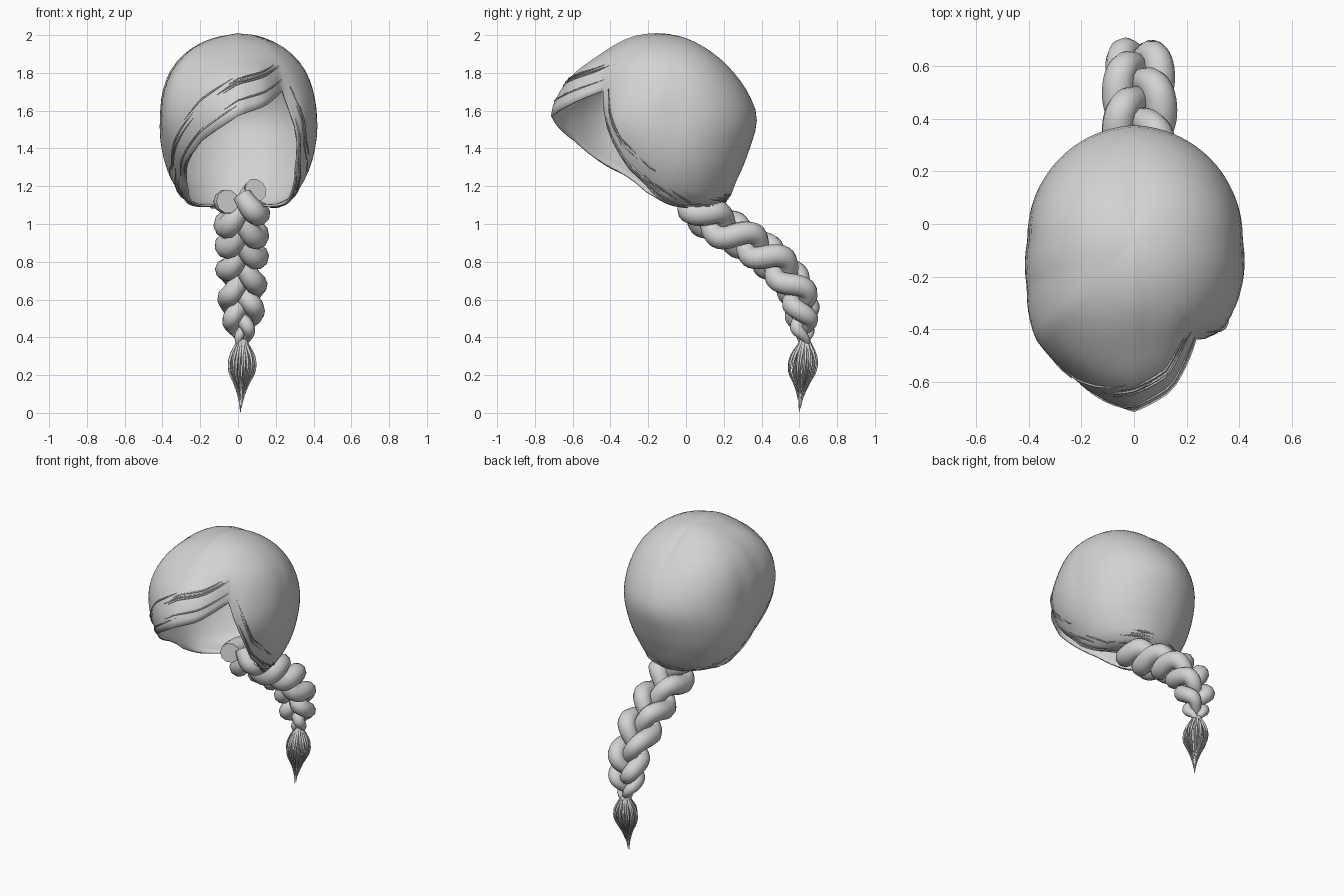
import bpy, math, random
from mathutils import Vector

random.seed(4)
cube = bpy.data.objects.get("Cube")
if cube:
    bpy.data.objects.remove(cube, do_unlink=True)

hair = bpy.data.materials.new("hair_grey")
hair.use_nodes = True
GREY = (0.65, 0.65, 0.65, 1)
hair.diffuse_color = GREY
hair.node_tree.nodes["Principled BSDF"].inputs["Base Color"].default_value = GREY


def lerp_keys(xs, ys, x):
    """Straight interpolation through keys."""
    for i in range(len(xs) - 1):
        if x <= xs[i + 1]:
            f = (x - xs[i]) / (xs[i + 1] - xs[i])
            return ys[i] + (ys[i + 1] - ys[i]) * max(f, 0)
    return ys[-1]


def smooth_keys(xs, ys, x):
    """Rounded interpolation through keys."""
    n = len(xs)
    x = min(max(x, xs[0]), xs[-1])
    i = next((k for k in range(n - 1) if x <= xs[k + 1]), n - 2)
    h = xs[i + 1] - xs[i]

    def slope(k):
        a, b = max(k - 1, 0), min(k + 1, n - 1)
        return (ys[b] - ys[a]) / (xs[b] - xs[a]) * h

    f = (x - xs[i]) / h
    f2, f3 = f * f, f * f * f
    return ((2 * f3 - 3 * f2 + 1) * ys[i] + (f3 - 2 * f2 + f) * slope(i)
            + (3 * f2 - 2 * f3) * ys[i + 1] + (f3 - f2) * slope(i + 1))


def finish(name, mesh):
    obj = bpy.data.objects.new(name, mesh)
    bpy.context.collection.objects.link(obj)
    mesh.materials.clear()
    mesh.materials.append(hair)
    for p in mesh.polygons:
        p.use_smooth = True
    return obj


def tubes(name, paths, resolution=2):
    """Mesh of round strands; each path is a list of (point, radius)."""
    curve = bpy.data.curves.new(name, 'CURVE')
    curve.dimensions = '3D'
    curve.bevel_depth = 1
    curve.bevel_resolution = resolution
    curve.use_fill_caps = True
    for path in paths:
        spline = curve.splines.new('POLY')
        spline.points.add(len(path) - 1)
        for sp, (p, r) in zip(spline.points, path):
            sp.co = (*p, 1)
            sp.radius = r
    temp = bpy.data.objects.new(name + "_guide", curve)
    bpy.context.collection.objects.link(temp)
    graph = bpy.context.evaluated_depsgraph_get()
    mesh = bpy.data.meshes.new_from_object(temp.evaluated_get(graph))
    bpy.data.objects.remove(temp, do_unlink=True)
    return finish(name, mesh)


# Hair cap: radius by direction, one profile for each bearing from the front
CENTRE = Vector((0, -0.06, 1.55))
TILTS = [0, 25, 50, 70, 88, 112, 135, 150, 165]
SIDE = [.45, .45, .44, .42, .41, .435, .48, .51, .47]
BACK = [.45, .41, .40, .415, .435, .425, .46, .52, .47]
PROFILES = {
    -180: BACK,
    -90: [.45, .45, .44, .415, .40, .43, .48, .51, .47],
    -66: [.45, .46, .465, .455, .445, .455, .48, .50, .47],
    -45: [.45, .47, .515, .535, .53, .50, .48, .50, .47],
    -25: [.45, .48, .52, .56, .57, .55, .52, .50, .47],
    0: [.45, .492, .53, .605, .655, .62, .55, .50, .47],
    14: [.45, .485, .52, .58, .60, .58, .52, .50, .47],
    32: [.45, .48, .50, .475, .46, .47, .48, .50, .47],
    45: [.45, .475, .485, .475, .48, .47, .48, .51, .47],
    90: SIDE,
    180: BACK,
}
# Lower rim: swept fringe, parting notch, side panel, nape
RIM = {-180: 165, -110: 163, -85: 154, -60: 141, -41: 122, -20: 101, 0: 88,
       14: 83, 32: 71, 36: 84, 51: 123, 70: 143, 90: 155, 110: 163, 180: 165}


def rim(bearing):
    return lerp_keys(list(RIM), list(RIM.values()), bearing)


def cap_point(bearing, tilt, lift=0.0):
    radii = [smooth_keys(TILTS, prof, tilt) for prof in PROFILES.values()]
    r = lerp_keys(list(PROFILES), radii, bearing) + lift
    b, t = math.radians(bearing), math.radians(tilt)
    return CENTRE + r * Vector((math.sin(t) * math.sin(b),
                                -math.sin(t) * math.cos(b), math.cos(t)))


ROWS, STEP = 22, 4
bearings = range(-180, 180, STEP)
cols = len(bearings)
verts = [cap_point(0, 0)]
for row in range(1, ROWS + 1):
    verts += [cap_point(b, rim(b) * row / ROWS) for b in bearings]
faces = []
for c in range(cols):
    d = (c + 1) % cols
    faces.append((0, 1 + c, 1 + d))
    for row in range(ROWS - 1):
        a = 1 + row * cols
        faces.append((a + c, a + cols + c, a + cols + d, a + d))
mesh = bpy.data.meshes.new("hair_cap")
mesh.from_pydata(verts, [], faces)
cap = finish("hair_cap", mesh)
shell = cap.modifiers.new("thickness", 'SOLIDIFY')
shell.thickness = 0.01
shell.offset = -1

# Fine locks that follow the rim of the cap, broken at the parting
locks = []
for k in range(50):
    low, high = (-175, 32) if k % 2 else (36, 175)
    start = random.uniform(low, high - 20)
    span = min(random.uniform(15, 45), high - start)
    rise = random.uniform(0, 22)
    lift = random.uniform(-0.002, 0.005)
    path = []
    for i in range(13):
        f = i / 12
        b = start + span * f
        thick = 0.001 + 0.004 * math.sin(math.pi * f)
        path.append((cap_point(b, rim(b) - rise, lift), thick))
    locks.append(path)
tubes("rim_locks", locks, 0)

# Braid: three strands weaving about a curved spine
KEYS = list(range(7))
SPINE_Y = [.03, .13, .31, .47, .59, .615, .63]
SPINE_Z = [1.15, 1.025, .915, .795, .64, .50, .37]
WIDTH = [1.05, 1.05, 1.0, 1.0, .92, .78, .25]


def spine(s):
    return Vector((0.02, smooth_keys(KEYS, SPINE_Y, s), smooth_keys(KEYS, SPINE_Z, s)))


strands = []
for k in range(3):
    path = []
    for i in range(97):
        s = 6 * i / 96
        along = (spine(min(s + .05, 6)) - spine(max(s - .05, 0))).normalized()
        outward = Vector((1, 0, 0)).cross(along)
        if outward.y < 0:
            outward.negate()
        t = 2 * math.pi * (s / 3 + k / 3)
        w = smooth_keys(KEYS, WIDTH, s)
        p = (spine(s) + Vector((0.082 * w * math.sin(t), 0, 0))
             - outward * (0.055 * w * math.sin(2 * t)))
        path.append((p, w * (0.05 + 0.012 * abs(math.sin(t)))))
    strands.append(path)
tubes("braid", strands, 3)

# Tie around the end of the braid
knot = spine(6)
tubes("braid_tie", [[(knot + Vector((0, 0, dz)), r) for dz, r in
                     ((.02, .026), (.01, .033), (-.01, .033), (-.02, .026))]], 3)

# Tuft: a spindle core with loose tapered strands
DROP = [0, .2, .4, .6, .8, 1]
FLARE = [.022, .058, .062, .033, .012, .002]
TIP = Vector((0.015, 0.6, 0))


def tuft_axis(f):
    return knot.lerp(TIP, f)


tubes("tuft_core", [[(tuft_axis(f), 0.8 * smooth_keys(DROP, FLARE, f))
                     for f in [i / 20 for i in range(19)]]], 3)
wisps = []
for k in range(34):
    a = k * 2.4
    reach = random.uniform(0.65, 1.0)
    spread = random.uniform(0.8, 1.25)
    path = []
    for i in range(13):
        f = i / 12 * reach
        r = smooth_keys(DROP, FLARE, f) * spread
        side = Vector((math.cos(a), math.sin(a), 0)) * r
        path.append((tuft_axis(f) + side, 0.008 * (1 - i / 12) + 0.001))
    wisps.append(path)
tubes("tuft_wisps", wisps, 1)
